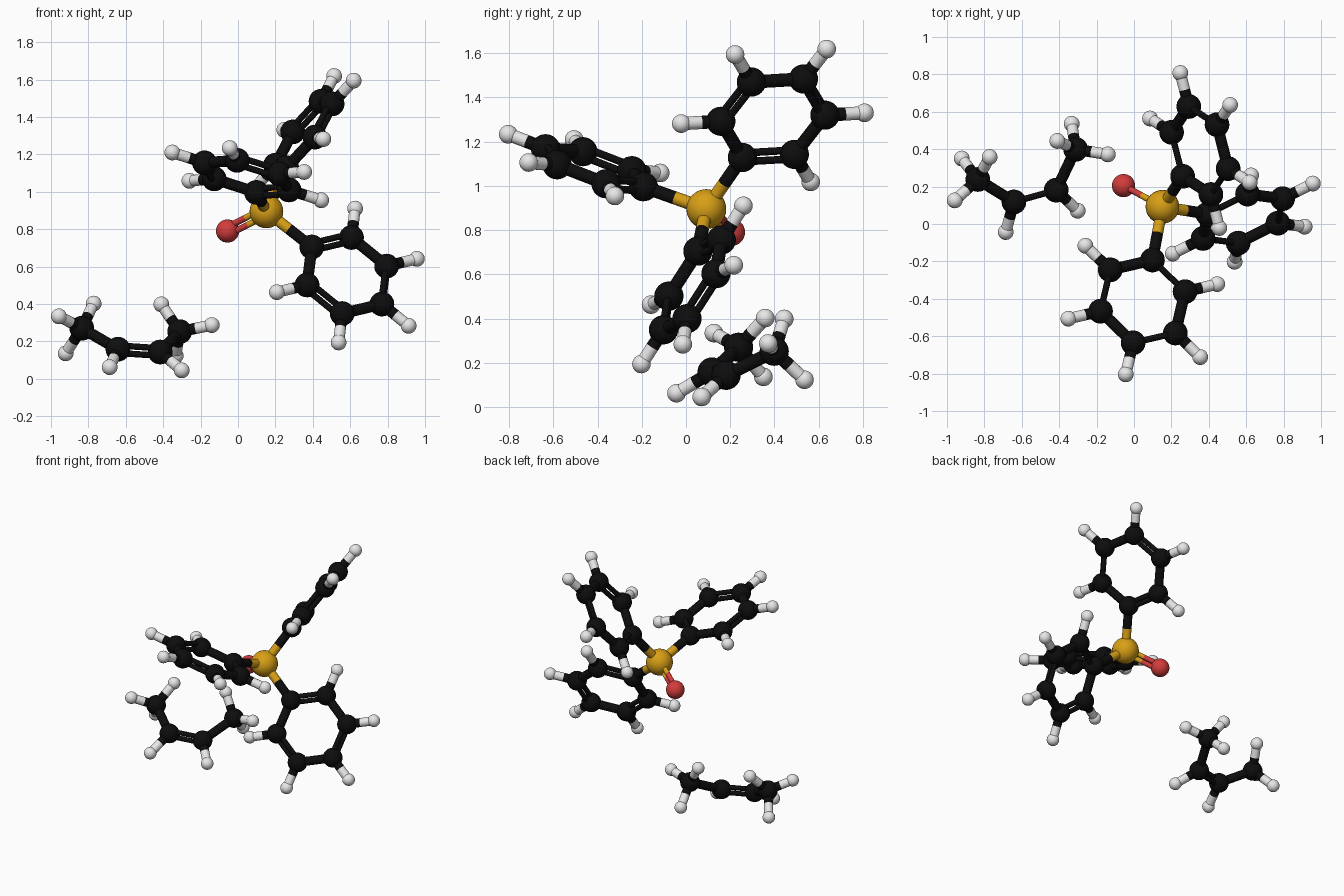
import bpy
import bmesh
from math import cos, sin, pi
from mathutils import Vector, Matrix

if "Cube" in bpy.data.objects:
    bpy.data.objects.remove(bpy.data.objects["Cube"], do_unlink=True)

COLOURS = {
    "carbon": ("black", (0.004, 0.004, 0.004)),
    "hydrogen": ("white", (0.8, 0.8, 0.8)),
    "phosphorus": ("golden yellow", (0.69, 0.35, 0.008)),
    "oxygen": ("red", (0.65, 0.045, 0.045)),
}
RADIUS = {"carbon": 0.066, "hydrogen": 0.042, "phosphorus": 0.09, "oxygen": 0.062}


def make_material(name, rgb):
    mat = bpy.data.materials.new(name)
    mat.use_nodes = True
    mat.diffuse_color = (*rgb, 1)
    mat.node_tree.nodes["Principled BSDF"].inputs["Base Color"].default_value = (*rgb, 1)
    return mat


def make_mesh(name, mat, build):
    bm = bmesh.new()
    build(bm)
    for face in bm.faces:
        face.smooth = True
    mesh = bpy.data.meshes.new(name)
    bm.to_mesh(mesh)
    bm.free()
    mesh.materials.append(mat)
    return mesh


def unit_ball(bm):
    bmesh.ops.create_uvsphere(bm, u_segments=32, v_segments=16, radius=1)


def unit_rod(bm):
    bmesh.ops.create_cone(bm, cap_ends=False, segments=20, radius1=1, radius2=1, depth=1)


# Shared ball and rod meshes, one pair per element
balls, rods = {}, {}
for element, (colour, rgb) in COLOURS.items():
    material = make_material(colour, rgb)
    balls[element] = make_mesh(element + "_ball", material, unit_ball)
    rods[element] = make_mesh(element + "_rod", material, unit_rod)


def place(name, mesh, matrix):
    obj = bpy.data.objects.new(name, mesh)
    bpy.context.collection.objects.link(obj)
    obj.matrix_world = matrix
    return obj


def atom(element, pos):
    pos = Vector(pos)
    place(element + "_atom", balls[element],
          Matrix.Translation(pos) @ Matrix.Scale(RADIUS[element], 4))
    return element, pos


def half_rod(element, start, end, radius):
    axis = end - start
    turn = axis.to_track_quat("Z", "Y").to_matrix().to_4x4()
    place(element + "_bond", rods[element], Matrix.Translation((start + end) / 2) @ turn
          @ Matrix.Diagonal((radius, radius, axis.length, 1)))


def bond(a, b, double=False):
    """Rod between two atoms, each half in the colour of its own atom."""
    (ea, pa), (eb, pb) = a, b
    along = (pb - pa).normalized()
    up = Vector((0, 0, 1))
    side = (up - along * up.dot(along)).normalized()
    shifts = (-0.02, 0.02) if double else (0,)
    radius = 0.017 if double else 0.03
    for s in shifts:
        start, end = pa + side * s, pb + side * s
        mid = (start + end) / 2
        half_rod(ea, start, mid, radius)
        half_rod(eb, mid, end, radius)


def phenyl_ring(centre, outward, across, hub):
    """Six-carbon ring; the carbon opposite the outward axis joins the hub."""
    c = Vector(centre)
    u = Vector(outward).normalized()
    v = Vector(across)
    v = (v - u * v.dot(u)).normalized()
    ring = []
    for k in range(6):
        ray = -u * cos(k * pi / 3) + v * sin(k * pi / 3)
        carbon = atom("carbon", c + ray * 0.243)
        ring.append(carbon)
        if k == 0:
            bond(hub, carbon)
        else:
            bond(carbon, atom("hydrogen", c + ray * 0.428))
    for k in range(6):
        bond(ring[k], ring[(k + 1) % 6], double=k % 2 == 0)


# Central atom with its double-bonded oxygen
hub = atom("phosphorus", (0.152, 0.092, 0.895))
bond(hub, atom("oxygen", (-0.056, 0.205, 0.79)), double=True)

# Three rings: upper back, front, lower side
phenyl_ring((0.352, 0.393, 1.306), (0.161, 0.242, 0.311), (-0.745, 1.157, -0.538), hub)
phenyl_ring((0.047, -0.414, 1.082), (-0.091, -0.389, 0.151), (1.401, -0.414, -0.205), hub)
phenyl_ring((0.582, 0.029, 0.552), (0.328, -0.043, -0.267), (0.835, 0.827, 0.881), hub)

# Separate four-carbon chain: each carbon with its hydrogens
chain_parts = [
    ((-0.835, 0.238, 0.27), [(-0.772, 0.358, 0.402), (-0.958, 0.126, 0.334), (-0.921, 0.35, 0.136)]),
    ((-0.642, 0.118, 0.158), [(-0.686, -0.043, 0.062)]),
    ((-0.416, 0.181, 0.143), [(-0.301, 0.071, 0.045)]),
    ((-0.312, 0.399, 0.252), [(-0.41, 0.444, 0.398), (-0.14, 0.372, 0.287), (-0.333, 0.536, 0.123)]),
]
chain = []
for pos, hydrogens in chain_parts:
    carbon = atom("carbon", pos)
    chain.append(carbon)
    for h in hydrogens:
        bond(carbon, atom("hydrogen", h))
for k in range(3):
    bond(chain[k], chain[k + 1], double=k == 1)
